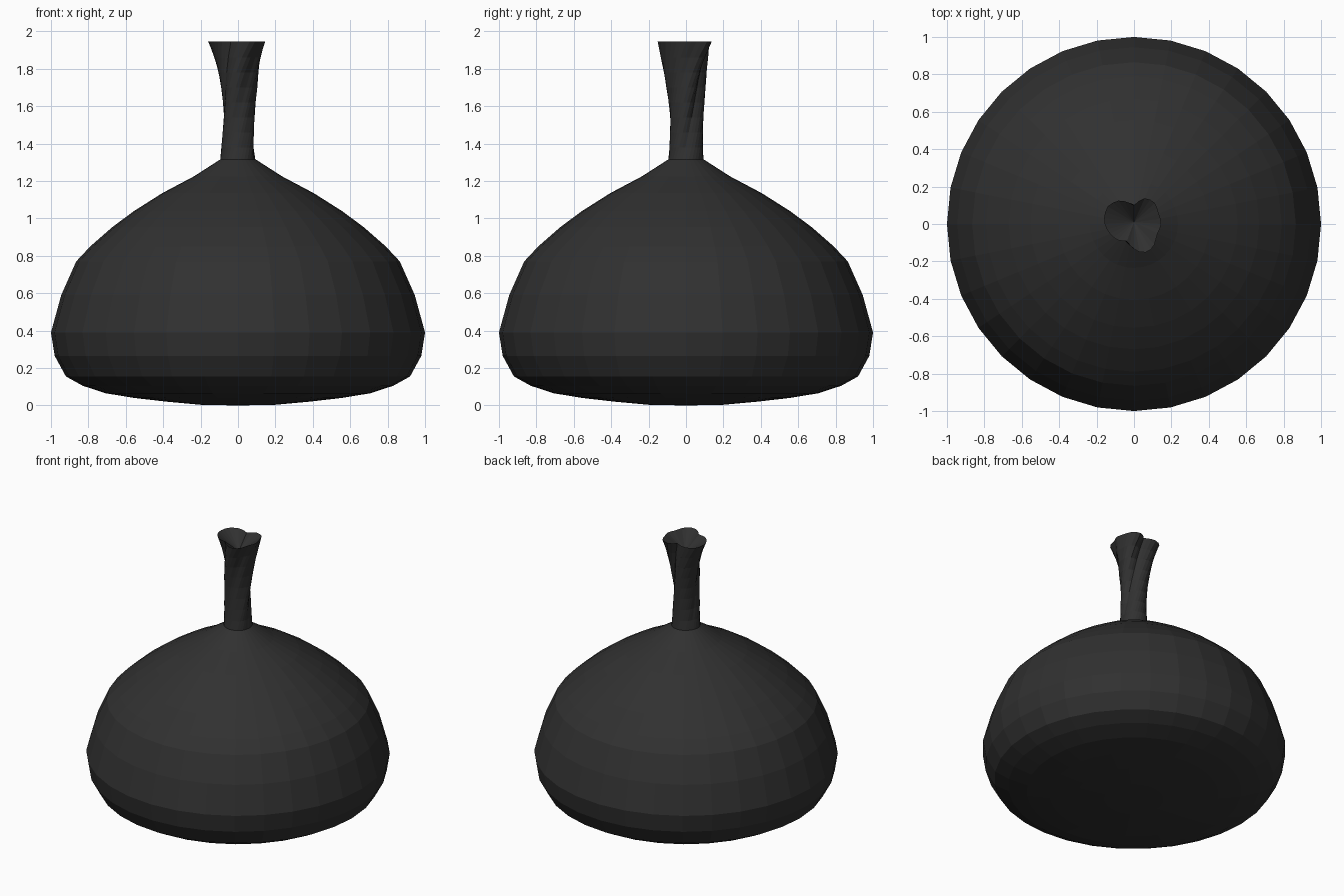
import bpy, bmesh
from math import sin, cos, pi, radians

if "Cube" in bpy.data.objects:
    bpy.data.objects.remove(bpy.data.objects["Cube"])

charcoal = bpy.data.materials.new("charcoal")
charcoal.use_nodes = True
colour = (0.03, 0.03, 0.03, 1)
charcoal.diffuse_color = colour
charcoal.node_tree.nodes["Principled BSDF"].inputs["Base Color"].default_value = colour

SIDES = 32


def skin(name, rings, start=None, end=None):
    """Skin stacked rings of points, with fans to optional end points."""
    bm = bmesh.new()
    loops = [[bm.verts.new(p) for p in ring] for ring in rings]
    for low, high in zip(loops, loops[1:]):
        for i in range(SIDES):
            j = (i + 1) % SIDES
            bm.faces.new((low[i], low[j], high[j], high[i]))
    for tip, loop in ((start, loops[0]), (end, loops[-1])):
        if tip:
            v = bm.verts.new(tip)
            for i in range(SIDES):
                bm.faces.new((loop[i], loop[(i + 1) % SIDES], v))
    bmesh.ops.recalc_face_normals(bm, faces=bm.faces)
    mesh = bpy.data.meshes.new(name)
    bm.to_mesh(mesh)
    bm.free()
    mesh.materials.append(charcoal)
    obj = bpy.data.objects.new(name, mesh)
    bpy.context.collection.objects.link(obj)
    return obj


def circle(r, z):
    return [(r * cos(2 * pi * i / SIDES), r * sin(2 * pi * i / SIDES), z)
            for i in range(SIDES)]


# Squat bulb: (radius, height) profile
bulb = [(0.195, 0.003), (0.38, 0.02), (0.555, 0.04), (0.707, 0.065), (0.83, 0.105),
        (0.92, 0.155), (0.98, 0.265), (1.0, 0.39), (0.945, 0.59), (0.865, 0.77),
        (0.79, 0.85), (0.67, 0.955), (0.555, 1.04), (0.405, 1.135), (0.235, 1.225),
        (0.095, 1.315)]
skin("bulb_body", [circle(r, z) for r, z in bulb], (0, 0, 0), (0, 0, 1.315))

# Twisted stem: rim outline as (angle, radius), three uneven lobes
rim = [(-162, .142), (-137, .124), (-114, .098), (-97, .12), (-80, .152), (-63, .168),
       (-45, .155), (-27, .134), (0, .145), (25, .143), (46, .159), (65, .154),
       (90, .1), (105, .119), (126, .154), (148, .17), (176, .16), (198, .142)]


def rim_radius(deg):
    deg = (deg + 162) % 360 - 162
    for (a, ra), (b, rb) in zip(rim, rim[1:]):
        if a <= deg <= b:
            return ra + (rb - ra) * (deg - a) / (b - a)


MEAN, BASE, TOP, TWIST = 0.14, 1.3, 1.945, 105
# (height, mean radius, lobe strength)
stem = [(BASE, .096, .05), (1.38, .088, .25), (1.46, .085, .4), (1.54, .085, .5),
        (1.62, .088, .6), (1.7, .095, .7), (1.78, .104, .8), (1.86, .118, .9),
        (TOP, MEAN, 1)]
rings = []
for z, r, strength in stem:
    turn = -TWIST * (TOP - z) / (TOP - BASE)
    ring = []
    for i in range(SIDES):
        deg = 360 * i / SIDES
        d = r * (1 + strength * (rim_radius(deg) / MEAN - 1))
        a = radians(deg + turn)
        ring.append((d * cos(a), d * sin(a), z))
    rings.append(ring)
# The end is hollowed to a shallow point
skin("twisted_stem", rings, None, (0, 0.01, 1.845))
